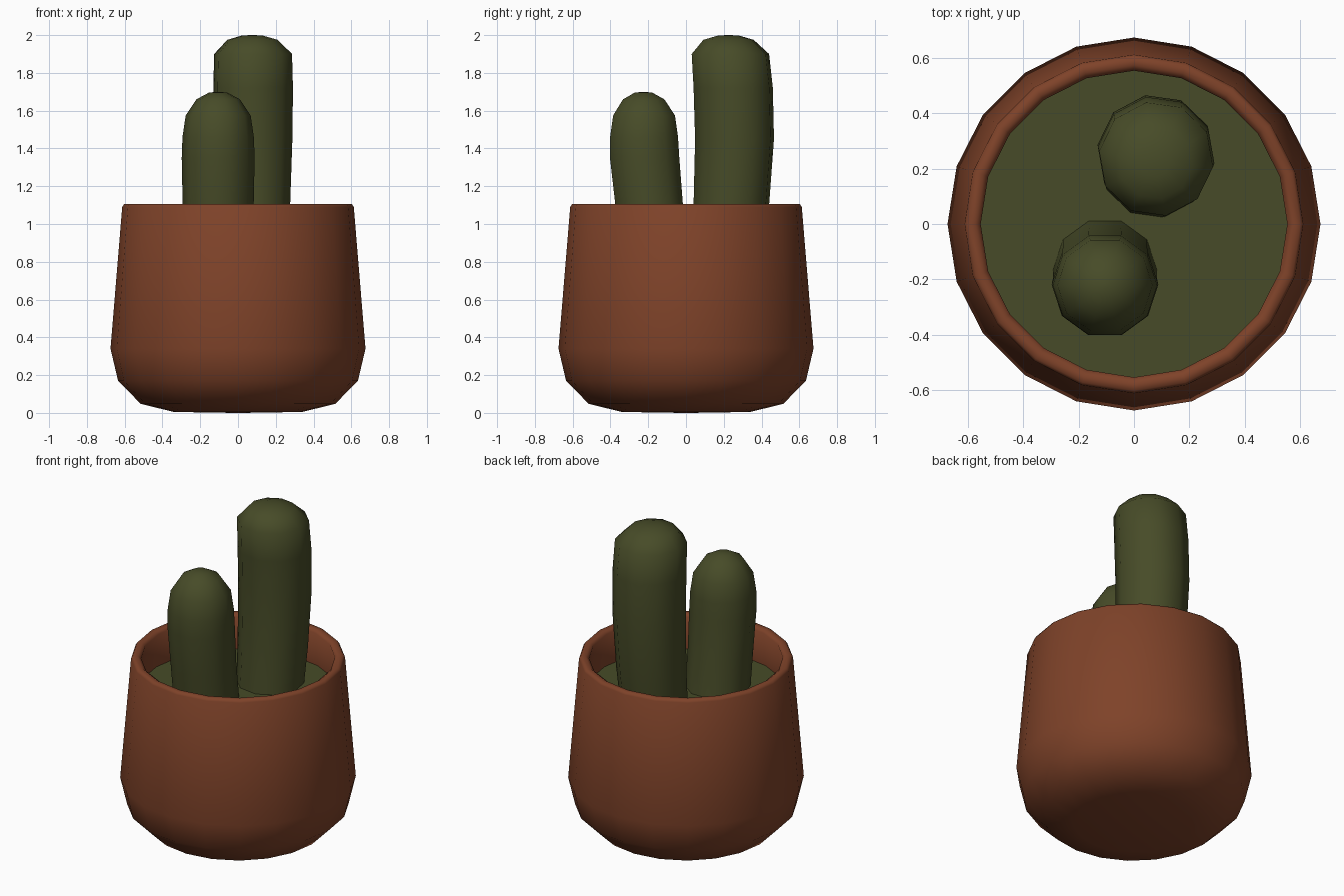
import bpy, bmesh, math

if "Cube" in bpy.data.objects:
    bpy.data.objects.remove(bpy.data.objects["Cube"])


def material(name, rgb):
    m = bpy.data.materials.new(name)
    m.diffuse_color = (*rgb, 1)
    m.use_nodes = True
    m.node_tree.nodes["Principled BSDF"].inputs["Base Color"].default_value = m.diffuse_color
    return m


TERRACOTTA = material("terracotta", (0.21, 0.055, 0.022))
GREEN = material("dark olive green", (0.063, 0.071, 0.021))


def loft(name, rings, sides, mat, turn=0.0, cap_start=True, cap_end=True, angle=60):
    """Skin stacked horizontal rings given as (x, y, z, radius)."""
    bm = bmesh.new()
    loops = []
    for x, y, z, r in rings:
        loops.append([bm.verts.new((x + r * math.cos(turn + math.tau * i / sides),
                                    y + r * math.sin(turn + math.tau * i / sides), z))
                      for i in range(sides)])
    for a, b in zip(loops, loops[1:]):
        for i in range(sides):
            j = (i + 1) % sides
            bm.faces.new((a[i], a[j], b[j], b[i]))
    if cap_start:
        bm.faces.new(loops[0][::-1])
    if cap_end:
        bm.faces.new(loops[-1])
    me = bpy.data.meshes.new(name)
    bm.to_mesh(me)
    bm.free()
    me.materials.append(mat)
    ob = bpy.data.objects.new(name, me)
    bpy.context.collection.objects.link(ob)
    bpy.ops.object.select_all(action='DESELECT')
    ob.select_set(True)
    bpy.context.view_layer.objects.active = ob
    bpy.ops.object.shade_smooth_by_angle(angle=math.radians(angle))
    return ob


# Pot: rounded base, tapering wall, thin rim, inner wall
pot_profile = [(0.02, 0.0), (0.34, 0.005), (0.515, 0.048), (0.635, 0.17), (0.675, 0.34),
               (0.613, 1.09), (0.603, 1.105), (0.575, 1.105), (0.555, 1.09), (0.572, 0.86)]
loft("pot", [(0, 0, z, r) for r, z in pot_profile], 20, TERRACOTTA, cap_end=False)

# Soil disc
loft("soil", [(0, 0, 0.86, 0.571), (0, 0, 0.88, 0.571)], 20, GREEN, angle=30)

# Tall cactus stem, slightly bowed
loft("tall_cactus",
     [(0.073, 0.215, 0.86, 0.195), (0.075, 0.24, 1.1, 0.203), (0.078, 0.257, 1.45, 0.212),
      (0.08, 0.25, 1.72, 0.213), (0.08, 0.235, 1.9, 0.208), (0.077, 0.225, 1.975, 0.135),
      (0.075, 0.225, 1.998, 0.055), (0.075, 0.225, 2.0, 0.008)],
     10, GREEN, turn=math.radians(28))

# Short cactus stem, slightly bowed
loft("short_cactus",
     [(-0.105, -0.165, 0.86, 0.188), (-0.105, -0.195, 1.1, 0.188), (-0.105, -0.219, 1.35, 0.193),
      (-0.105, -0.222, 1.46, 0.189), (-0.105, -0.222, 1.575, 0.172), (-0.105, -0.224, 1.66, 0.115),
      (-0.105, -0.225, 1.695, 0.05), (-0.105, -0.225, 1.7, 0.008)],
     10, GREEN)
